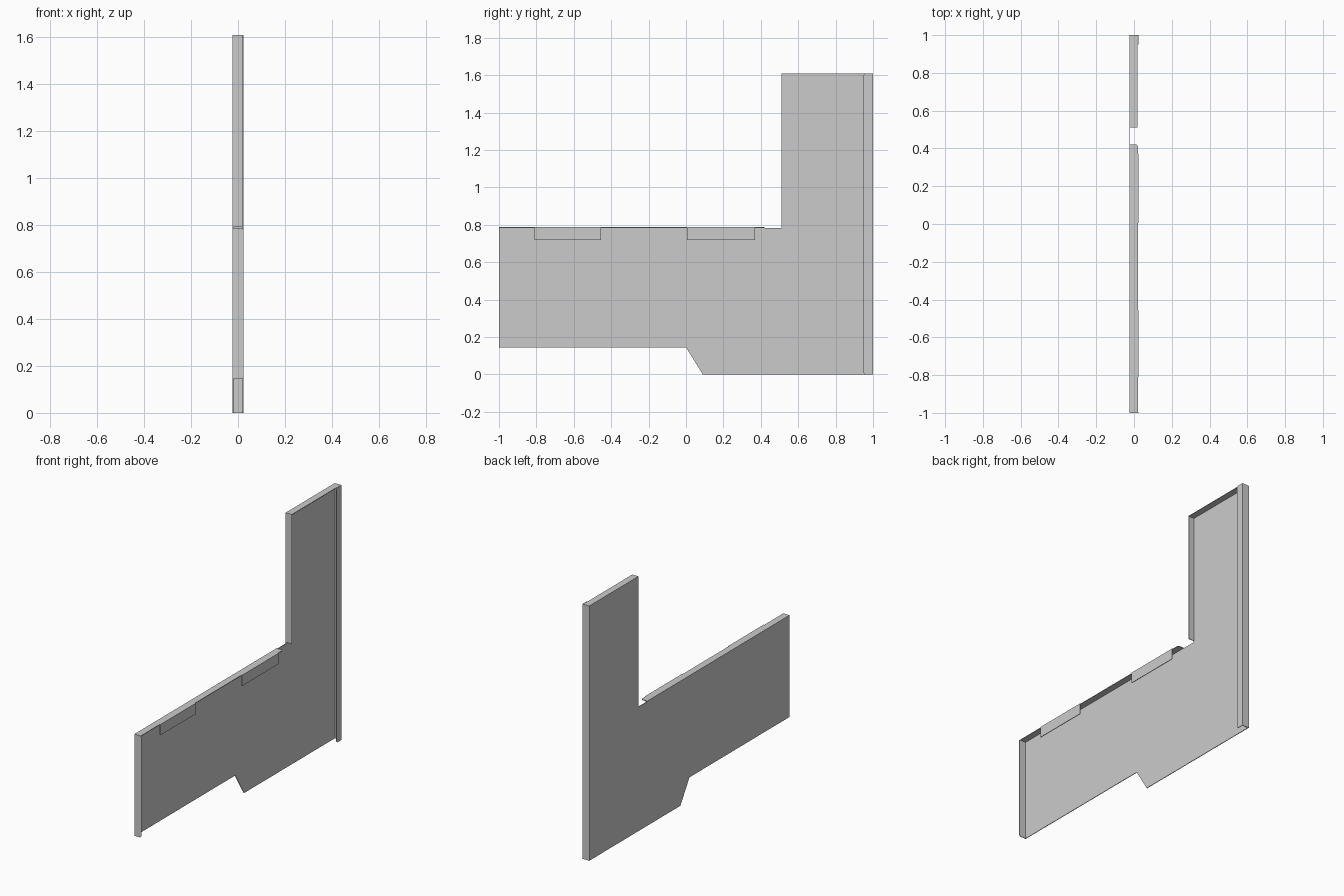
import bpy
import bmesh
from mathutils import Vector

cube = bpy.data.objects.get("Cube")
if cube:
    bpy.data.objects.remove(cube, do_unlink=True)

GREY = (0.6, 0.6, 0.6, 1)
steel = bpy.data.materials.new("sheet_grey")
steel.use_nodes = True
steel.diffuse_color = GREY
steel.node_tree.nodes["Principled BSDF"].inputs["Base Color"].default_value = GREY

T = 0.004                   # sheet thickness
OUT, RIM = -0.024, 0.024    # outer skin and rim planes
IN = OUT + T
EDGE = 0.019                # free edge of plain flanges
ARM, TOP, STEP = 0.788, 1.61, 0.145
COL = 0.51                  # front of the upright column
C = 0.008                   # flange corner trim


def sheet(name, points, axis, start, thick=T):
    """Extrude a flat outline along an axis (the outline uses the other two)."""
    bm = bmesh.new()
    verts = []
    for p in points:
        co = list(p)
        co.insert(axis, start)
        verts.append(bm.verts.new(co))
    face = bm.faces.new(verts)
    shift = Vector((0, 0, 0))
    shift[axis] = thick
    new = bmesh.ops.extrude_face_region(bm, geom=[face])["geom"]
    bmesh.ops.translate(bm, vec=shift,
                        verts=[g for g in new if isinstance(g, bmesh.types.BMVert)])
    bmesh.ops.recalc_face_normals(bm, faces=bm.faces)
    mesh = bpy.data.meshes.new(name)
    bm.to_mesh(mesh)
    bm.free()
    mesh.materials.append(steel)
    obj = bpy.data.objects.new(name, mesh)
    bpy.context.collection.objects.link(obj)
    return obj


def rect(a0, a1, b0, b1):
    return [(a0, b0), (a1, b0), (a1, b1), (a0, b1)]


# Main skin, with a notch where the arm meets the column
sheet("main_panel", [(-1, STEP), (0, STEP), (0.09, 0), (1, 0), (1, TOP),
                     (COL, TOP), (COL, ARM - T), (0.42, ARM - T),
                     (0.42, ARM), (-1, ARM)], 0, OUT)

# Flange on the front end, lower corner trimmed
sheet("front_flange", [(IN, STEP), (RIM - C, STEP), (RIM, STEP + C),
                       (RIM, ARM - T), (IN, ARM - T)], 1, -1)

# Flange along the top of the arm, with two hanging tabs
sheet("arm_top_flange", [(IN, -1), (RIM - T, -1), (RIM - T, 0.42 - C),
                         (RIM - T - C, 0.42), (IN, 0.42)], 2, ARM - T)
for name, y0, y1 in (("front_tab", -0.81, -0.455), ("rear_tab", 0.005, 0.37)):
    sheet(name, rect(y0, y1, 0.72, ARM), 0, RIM - T)

# Flanges around the column
sheet("column_front_flange", rect(IN, EDGE, ARM + T, TOP - T), 1, COL)
sheet("column_top_flange", rect(IN, EDGE, COL, 1 - T), 2, TOP - T)
sheet("back_flange", rect(IN, RIM, 0, TOP), 1, 1 - T)

# Return lip folded in from the back flange
sheet("back_return_lip", [(1 - T, 0), (0.95 + C, 0), (0.95, C),
                          (0.95, TOP - C), (0.95 + C, TOP), (1 - T, TOP)],
      0, RIM - T)
